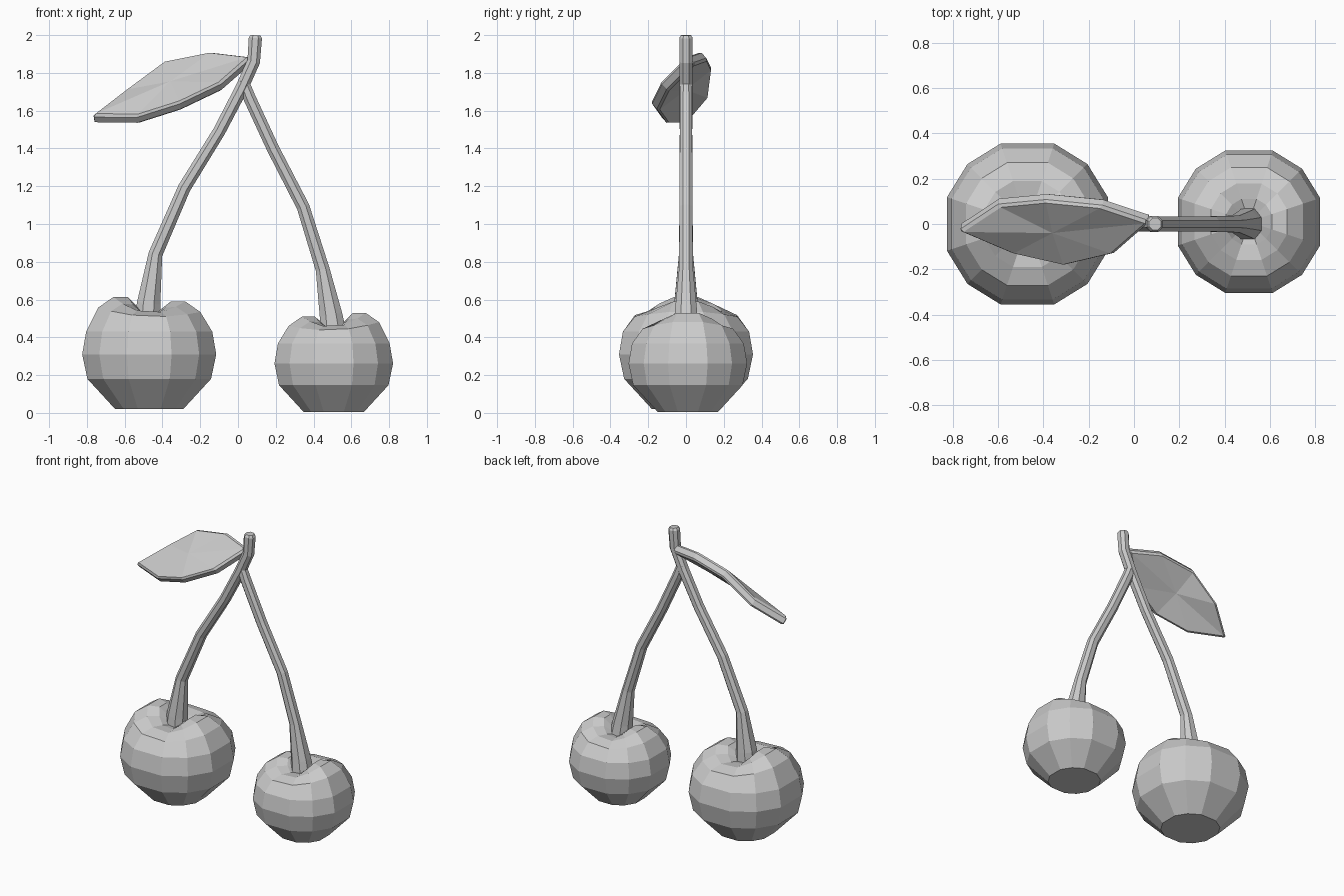
import bpy, bmesh, math
from mathutils import Vector

if "Cube" in bpy.data.objects:
    bpy.data.objects.remove(bpy.data.objects["Cube"])


def finish(name, bm):
    bmesh.ops.recalc_face_normals(bm, faces=bm.faces)
    mesh = bpy.data.meshes.new(name)
    bm.to_mesh(mesh)
    bm.free()
    obj = bpy.data.objects.new(name, mesh)
    bpy.context.collection.objects.link(obj)
    return obj


def bridge(bm, a, b):
    n = len(a)
    for i in range(n):
        bm.faces.new((a[i], a[(i + 1) % n], b[(i + 1) % n], b[i]))


# Twelve uneven sides, as on a rounded cube
CORNER = math.degrees(math.atan(1 / 3))
ANGLES = [math.radians(90 * q + a) for q in range(4) for a in (CORNER, 45, 90 - CORNER)]

# radius, height, extra height towards +-x (the grooved crown)
RINGS = [(.19, .0, 0), (.345, .16, 0), (.374, .29, 0), (.352, .41, 0),
         (.285, .49, .04), (.20, .51, .08), (.12, .50, .09)]


def cherry(name, x, y, z, size, lean):
    bm = bmesh.new()
    loops = []
    for r, h, groove in RINGS:
        loop = []
        for a in ANGLES:
            c = math.cos(a)
            tilt = lean * c * .012 if groove else 0
            p = Vector((r * c, r * math.sin(a), h + groove * c * c + tilt)) * size
            loop.append(bm.verts.new(p + Vector((x, y, z))))
        loops.append(loop)
    for a, b in zip(loops, loops[1:]):
        bridge(bm, a, b)
    bm.faces.new(loops[0][::-1])
    pit = bm.verts.new((x, y, z + .48 * size))
    top = loops[-1]
    for i in range(12):
        bm.faces.new((top[i], top[(i + 1) % 12], pit))
    return finish(name, bm)


def stem(name, path):
    """Sweep a chamfered square along (x, z, radius) points."""
    section = [(1, .45), (.45, 1), (-.45, 1), (-1, .45),
               (-1, -.45), (-.45, -1), (.45, -1), (1, -.45)]
    pts = [Vector((x, 0, z)) for x, z, r in path]
    bm = bmesh.new()
    loops = []
    for i, p in enumerate(pts):
        t = (pts[min(i + 1, len(pts) - 1)] - pts[max(i - 1, 0)]).normalized()
        side = Vector((t.z, 0, -t.x))
        r = path[i][2]
        loops.append([bm.verts.new(p + side * u * r + Vector((0, v * r, 0)))
                      for u, v in section])
    for a, b in zip(loops, loops[1:]):
        bridge(bm, a, b)
    bm.faces.new(loops[0][::-1])
    bm.faces.new(loops[-1])
    return finish(name, bm)


# Fruit
cherry("large_cherry", -.47, 0, .02, 1, -1)
cherry("small_cherry", .507, .01, .005, .885, 1)

# Stems, joined at the top
stem("left_stem", [(-.478, .49, .068), (-.473, .58, .062), (-.437, .84, .037),
                   (-.285, 1.19, .034), (-.10, 1.49, .033), (.02, 1.72, .034),
                   (.083, 1.86, .034), (.092, 1.985, .035), (.093, 2.0, .026)])
stem("right_stem", [(.502, .44, .068), (.492, .52, .06), (.448, .76, .037),
                    (.345, 1.09, .034), (.185, 1.40, .033), (.06, 1.67, .033),
                    (.025, 1.76, .03)])

# Leaf: tilted outline given thickness
outline = [(.07, .005, 1.89), (-.14, .075, 1.915), (-.39, .10, 1.865),
           (-.60, .08, 1.71), (-.775, -.035, 1.575), (-.54, -.135, 1.572),
           (-.31, -.187, 1.645), (-.09, -.135, 1.75)]
bm = bmesh.new()
layers = []
for shift in (Vector((0, 0, 0)), Vector((.008, .04, -.045))):
    loop = [bm.verts.new(Vector(p) + shift) for p in outline]
    mid = bm.verts.new(Vector((-.36, -.04, 1.755)) + shift)
    for i in range(8):
        bm.faces.new((loop[i], loop[(i + 1) % 8], mid))
    layers.append(loop)
bridge(bm, *layers)
leaf = finish("leaf", bm)
bevel = leaf.modifiers.new("soft_rim", 'BEVEL')
bevel.width = .012
bevel.segments = 1
bevel.limit_method = 'ANGLE'
bevel.angle_limit = math.radians(60)
